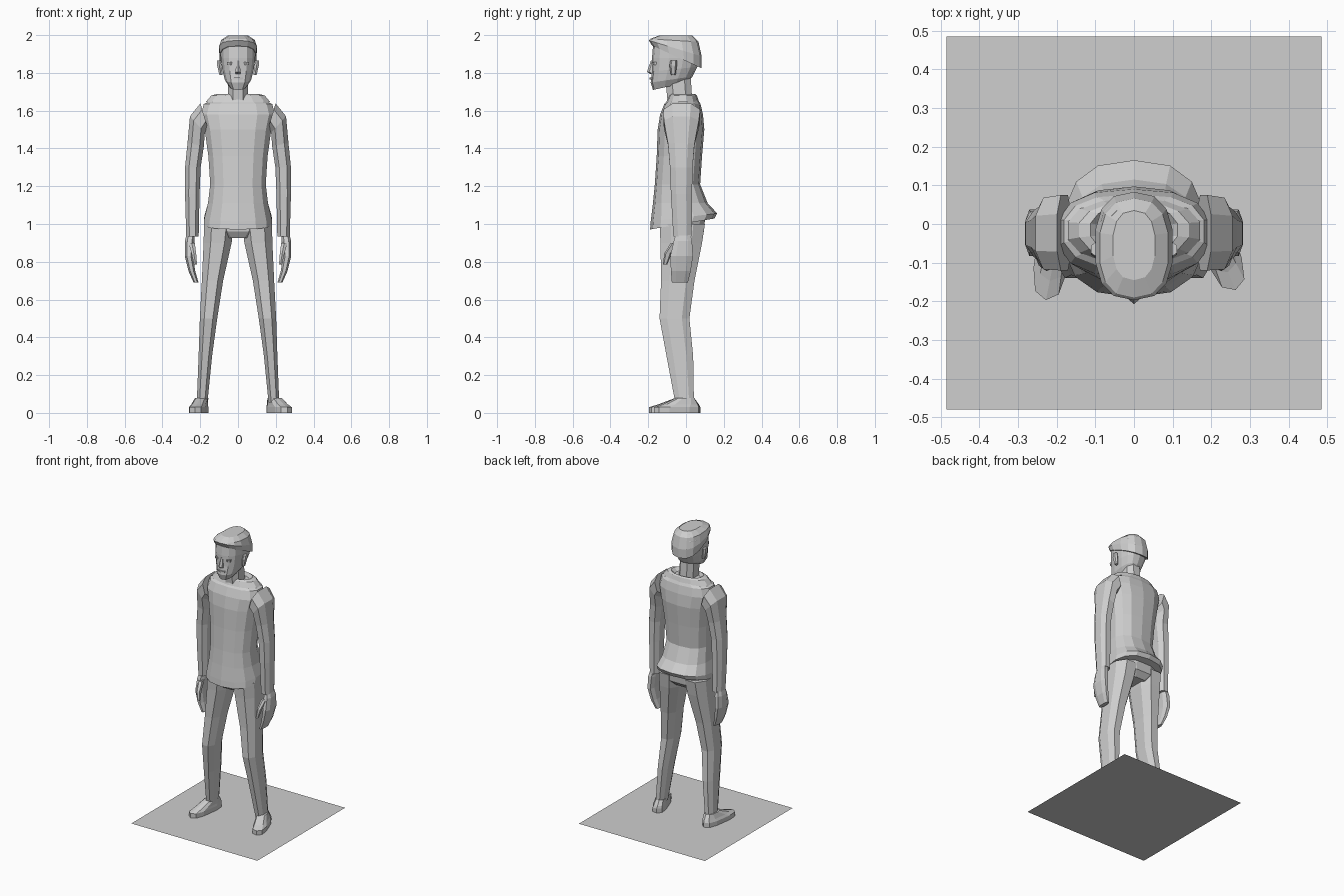
import bpy, bmesh, math
from mathutils import Matrix, Vector

grey = bpy.data.materials.new("light_grey")
grey.diffuse_color = (0.62, 0.62, 0.62, 1)


def finish(name, bm):
    bmesh.ops.recalc_face_normals(bm, faces=bm.faces)
    me = bpy.data.meshes.new(name)
    bm.to_mesh(me)
    bm.free()
    me.materials.append(grey)
    ob = bpy.data.objects.new(name, me)
    bpy.context.collection.objects.link(ob)
    return ob


def loft(name, rings, n=10, e=2.5, side=1, turn=0, pivot=(0, 0, 0)):
    """Skin stacked rings: (cx, z, y_front, y_back, rx, slope along y, slope along x)."""
    bm = bmesh.new()
    loops = []
    for r in rings:
        cx, z, yf, yb, rx, ky, kx = (tuple(r) + (0, 0))[:7]
        cy, ry, loop = (yf + yb) / 2, (yb - yf) / 2, []
        for i in range(n):
            a = 2 * math.pi * (i + 0.5) / n
            c, s = math.cos(a), math.sin(a)
            dx = rx * math.copysign(abs(c) ** (2 / e), c)
            dy = ry * math.copysign(abs(s) ** (2 / e), s) / math.sin(
                math.pi / 2 if n % 4 else math.pi / 2 - math.pi / n) ** (2 / e)
            loop.append(bm.verts.new((cx + dx, cy + dy, z + ky * dy + kx * dx)))
        loops.append(loop)
    for a, b in zip(loops, loops[1:]):
        for i in range(n):
            j = (i + 1) % n
            bm.faces.new((a[i], a[j], b[j], b[i]))
    bm.faces.new(loops[0])
    bm.faces.new(loops[-1])
    if turn:
        bmesh.ops.rotate(bm, verts=bm.verts, cent=Vector(pivot),
                         matrix=Matrix.Rotation(math.radians(turn), 3, 'Z'))
    if side < 0:
        bmesh.ops.scale(bm, verts=bm.verts, vec=(-1, 1, 1))
    return finish(name, bm)


# Flat square the figure stands on (part of the model)
bm = bmesh.new()
bm.faces.new([bm.verts.new(p) for p in
              ((-.485, -.48, 0), (.485, -.48, 0), (.485, .485, 0), (-.485, .485, 0))])
finish("base_plate", bm)

# Sweater with flared hem
loft("sweater", [
    (0, 1.00, -.19, .150, .185, .17),
    (0, 1.035, -.187, .165, .182, .12),
    (0, 1.11, -.175, .115, .162),
    (0, 1.21, -.165, .075, .150),
    (0, 1.36, -.155, .085, .160),
    (0, 1.50, -.15, .097, .180),
    (0, 1.58, -.137, .090, .200),
    (0, 1.635, -.115, .077, .185),
    (0, 1.665, -.085, .060, .120)], n=14)
loft("collar", [
    (0, 1.645, -.105, .070, .175),
    (0, 1.680, -.09, .058, .145),
    (0, 1.688, -.08, .050, .115),
    (0, 1.660, -.07, .035, .085)], n=14, e=2.2)

# Hips
loft("hips", [(0, .925, -.11, .06, .10), (0, .96, -.135, .095, .165),
              (0, 1.02, -.14, .10, .165)], n=12)

# Neck, head and hair
loft("neck", [(0, 1.62, -.095, .035, .058), (0, 1.78, -.11, .025, .055)], n=8)
loft("head", [
    (0, 1.730, -.175, .010, .045, .22),
    (0, 1.765, -.187, .035, .070, .15),
    (0, 1.820, -.180, .060, .085, .10),
    (0, 1.880, -.180, .075, .093),
    (0, 1.940, -.175, .070, .095),
    (0, 1.980, -.130, .050, .070)], n=14)
loft("hair", [
    (0, 1.885, -.180, .082, .099, -.46),
    (0, 1.930, -.197, .083, .102, -.30),
    (0, 1.972, -.190, .066, .090, -.06),
    (0, 1.997, -.145, .035, .055)], n=14)

# Face
loft("nose", [(0, 1.795, -.190, -.15, .014), (0, 1.805, -.207, -.15, .016),
              (0, 1.865, -.186, -.15, .007)], n=6)
loft("mouth", [(0, 1.766, -.192, -.16, .028), (0, 1.776, -.192, -.16, .030)], n=6)
for s, w in ((1, "right"), (-1, "left")):
    loft(w + "_eye", [(.043, 1.842, -.177, -.14, .016), (.043, 1.858, -.180, -.14, .018)],
         n=6, side=s)
    loft(w + "_ear", [(.090, 1.79, -.080, -.055, .010), (.099, 1.84, -.088, -.048, .013),
                      (.101, 1.865, -.082, -.048, .011)], n=6, side=s)

    # Sleeve from shoulder to cuff
    loft(w + "_sleeve", [
        (.180, 1.575, -.120, .075, .020, 0, 3.4),
        (.215, 1.527, -.117, .068, .042, 0, 1.1),
        (.224, 1.420, -.095, .045, .046, 0, .2),
        (.239, 1.300, -.085, .035, .044),
        (.242, 1.160, -.080, .032, .041),
        (.241, .935, -.067, .030, .035)], n=8, side=s)

    # Hand with thumb
    loft(w + "_hand", [
        (.248, .960, -.050, .020, .022),
        (.256, .910, -.065, .032, .027),
        (.260, .830, -.083, .037, .023),
        (.244, .750, -.080, .025, .019),
        (.222, .690, -.075, .010, .014)], n=8, side=s)
    loft(w + "_thumb", [
        (.245, .900, -.080, -.030, .018),
        (.234, .845, -.115, -.075, .014),
        (.225, .785, -.122, -.100, .009)], n=6, side=s)

    # Trouser leg
    loft(w + "_leg", [
        (.100, 1.000, -.140, .100, .085),
        (.108, .900, -.135, .085, .079),
        (.135, .700, -.132, .045, .060),
        (.156, .500, -.140, .018, .049),
        (.173, .300, -.103, .038, .038),
        (.190, .055, -.057, .042, .030)], n=8, side=s)

    # Shoe, turned out more on the right
    toe = -.185 if s > 0 else -.200
    loft(w + "_shoe", [
        (.200, 0, toe, .075, .045),
        (.200, .030, toe, .075, .045),
        (.197, .045, toe + .05, .068, .040),
        (.192, .078, -.060, .045, .034)], n=10, e=2.8, side=s,
        turn=20 if s > 0 else 8, pivot=(.19, 0, 0))
